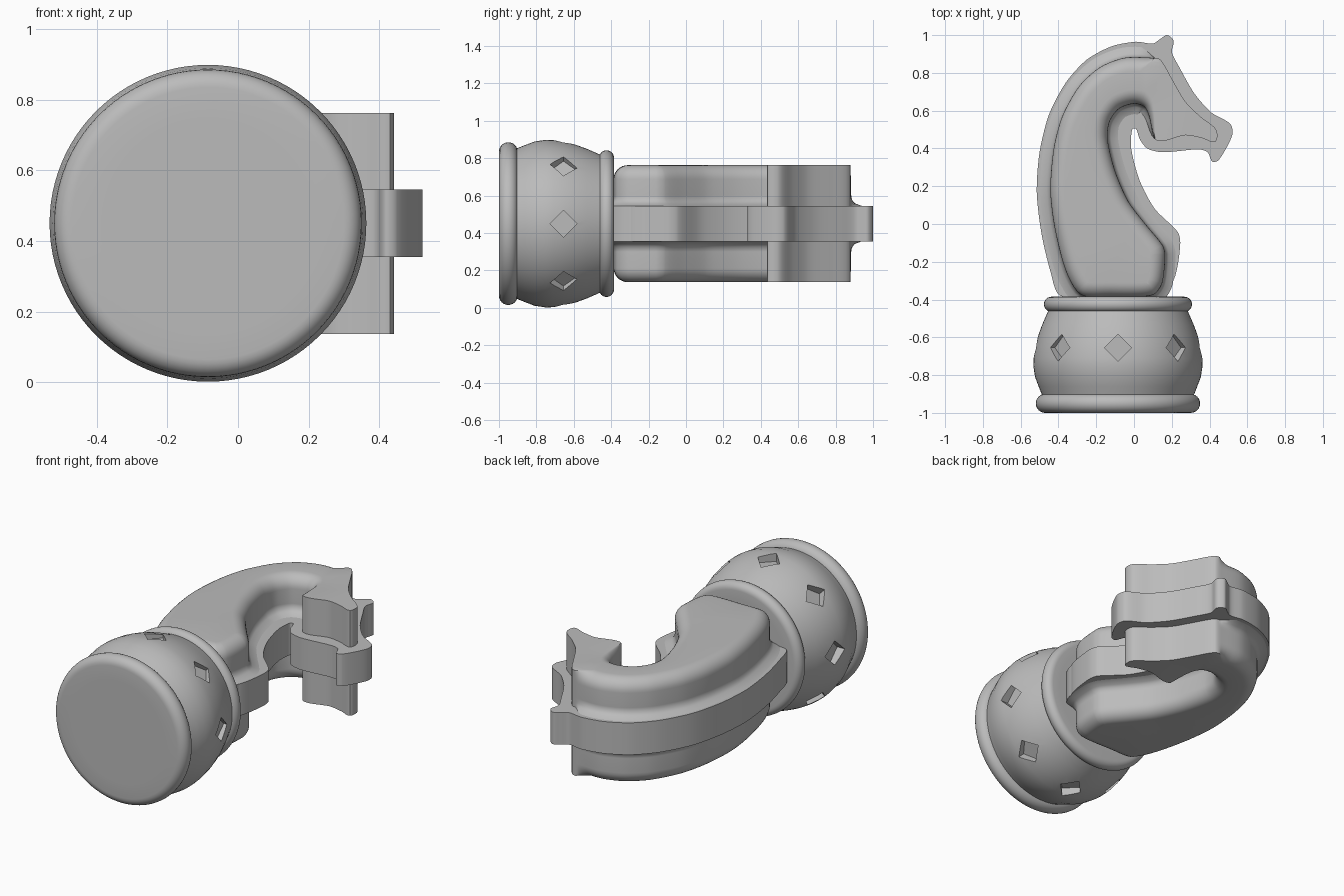
import bpy, bmesh, math
from mathutils import Vector, Matrix

cube = bpy.data.objects.get("Cube")
if cube:
    bpy.data.objects.remove(cube, do_unlink=True)

MID_Z = 0.45
AXIS_X = -0.085

grey = bpy.data.materials.new("plain grey")
grey.use_nodes = True
colour = (0.5, 0.5, 0.5, 1)
grey.diffuse_color = colour
grey.node_tree.nodes["Principled BSDF"].inputs["Base Color"].default_value = colour


def make_object(name, bm):
    bmesh.ops.recalc_face_normals(bm, faces=bm.faces)
    mesh = bpy.data.meshes.new(name)
    bm.to_mesh(mesh)
    bm.free()
    mesh.materials.append(grey)
    obj = bpy.data.objects.new(name, mesh)
    bpy.context.collection.objects.link(obj)
    return obj


def smooth(obj, angle=35):
    bpy.ops.object.select_all(action="DESELECT")
    obj.select_set(True)
    bpy.context.view_layer.objects.active = obj
    bpy.ops.object.shade_smooth_by_angle(angle=math.radians(angle))


def loft(name, rings):
    """Join closed rings of points in order and cap both ends."""
    bm = bmesh.new()
    loops = [[bm.verts.new(p) for p in ring] for ring in rings]
    count = len(loops[0])
    for low, high in zip(loops, loops[1:]):
        for i in range(count):
            j = (i + 1) % count
            bm.faces.new((low[i], low[j], high[j], high[i]))
    caps = [bm.faces.new(loops[0]), bm.faces.new(loops[-1])]
    bmesh.ops.triangulate(bm, faces=caps)
    return make_object(name, bm)


def lathe(name, profile, steps=96):
    """Turn (radius, y) points around the long axis of the piece."""
    angles = [2 * math.pi * i / steps for i in range(steps)]
    return loft(name, [[(AXIS_X + r * math.cos(a), y, MID_Z + r * math.sin(a))
                        for a in angles] for r, y in profile])


def curve_through(points, steps=5, tension=0.4):
    """Closed smooth curve through the given points."""
    pts = [Vector(p) for p in points]
    n = len(pts)
    out = []
    for i in range(n):
        a, b, c, d = (pts[(i + k) % n] for k in (-1, 0, 1, 2))
        span = (c - b).length
        # tangents scaled to the local span prevent overshoot
        tb = (c - a).normalized() * span * tension * 2
        tc = (d - b).normalized() * span * tension * 2
        for s in range(steps):
            t = s / steps
            h = t * t * (3 - 2 * t)
            out.append(b * (1 - h) + c * h + tb * (t * (1 - t) ** 2)
                       - tc * (t * t * (1 - t)))
    return out


def ring_profile(radius, y_low, y_high, inner, steps=12):
    """Half-round band between two heights."""
    half = (y_high - y_low) / 2
    centre = (y_low + y_high) / 2
    band = []
    for i in range(steps + 1):
        a = -math.pi / 2 + math.pi * i / steps
        band.append((radius - half + half * math.cos(a), centre + half * math.sin(a)))
    return [(inner, y_low)] + band + [(inner, y_high)]


# Turned base: two bands and a rounded drum
smooth(lathe("bottom_band", ring_profile(0.435, -1, -0.9, 0.3)))
smooth(lathe("collar_band", ring_profile(0.392, -0.465, -0.385, 0.3)))
drum_shape = [(0.4, -0.91), (0.42, -0.86), (0.439, -0.81), (0.448, -0.75), (0.447, -0.71),
              (0.438, -0.65), (0.422, -0.59), (0.4, -0.53), (0.365, -0.45)]
drum = lathe("drum", drum_shape)

# Eight diamond pockets cut around the drum
bm = bmesh.new()
for i in range(8):
    place = (Matrix.Translation((AXIS_X, -0.655, MID_Z))
             @ Matrix.Rotation(i * math.pi / 4, 4, "Y")
             @ Matrix.Translation((0, 0, 0.5)))
    bmesh.ops.create_cone(bm, cap_ends=True, segments=4, radius1=0.072, radius2=0.072,
                          depth=0.2, matrix=place)
cutter = make_object("diamond_cutter", bm)
cutter.hide_render = True
cut = drum.modifiers.new("diamond pockets", "BOOLEAN")
cut.operation = "DIFFERENCE"
cut.solver = "EXACT"
cut.object = cutter
bpy.context.view_layer.objects.active = drum
bpy.ops.object.modifier_apply(modifier=cut.name)
bpy.data.objects.remove(cutter, do_unlink=True)
smooth(drum)

# Thin middle plate: mane, ear, muzzle, throat and chest outline
crest_outline = curve_through([
    (-0.39, -0.38), (-0.44, -0.26), (-0.49, -0.05), (-0.515, 0.17), (-0.5, 0.38),
    (-0.45, 0.58), (-0.36, 0.75), (-0.25, 0.87), (-0.12, 0.94), (0.01, 0.965),
    (0.1, 0.955), (0.14, 0.98), (0.175, 1), (0.21, 0.97), (0.2, 0.91), (0.24, 0.83),
    (0.32, 0.69), (0.41, 0.59), (0.51, 0.53), (0.52, 0.47), (0.45, 0.34), (0.415, 0.33),
    (0.39, 0.38), (0.34, 0.395), (0.15, 0.38), (0.07, 0.4), (0.03, 0.45), (0.01, 0.505),
    (-0.01, 0.5), (-0.015, 0.4), (0.03, 0.23), (0.11, 0.08), (0.23, -0.04), (0.245, -0.1),
    (0.22, -0.27), (0.17, -0.35), (0.08, -0.39), (-0.15, -0.39)])
crest = loft("crest_plate", [[(p.x, p.y, MID_Z + side) for p in crest_outline]
                             for side in (-0.095, 0.095)])
smooth(crest)

# Thick neck and head: rounded edges and a cove against the plate, crisp on the head
neck_outline = curve_through([
    (-0.28, -0.375), (-0.36, -0.25), (-0.42, -0.02), (-0.443, 0.18), (-0.425, 0.4),
    (-0.38, 0.57), (-0.29, 0.73), (-0.18, 0.83), (-0.05, 0.88), (0.09, 0.88),
    (0.14, 0.87), (0.2, 0.77), (0.27, 0.65), (0.35, 0.57), (0.435, 0.5), (0.43, 0.435),
    (0.36, 0.455), (0.27, 0.47), (0.16, 0.44), (0.11, 0.45), (0.08, 0.57), (0.055, 0.62),
    (0, 0.637), (-0.08, 0.61), (-0.13, 0.54), (-0.14, 0.45), (-0.1, 0.28), (-0.03, 0.12),
    (0.06, 0), (0.15, -0.11), (0.165, -0.16), (0.15, -0.31), (0.11, -0.37),
    (0.04, -0.385), (-0.12, -0.385)])
count = len(neck_outline)
normals = []
for i in range(count):
    along = neck_outline[(i + 1) % count] - neck_outline[i - 1]
    normals.append(Vector((-along.y, along.x)).normalized())
roundness = []
for p in neck_outline:
    on_head = p.y > 0.4 and p.x > 0.04
    roundness.append(max(0, 1 - (p.x - 0.04) / 0.07) if on_head else 1)


def neck_ring(level, offset):
    return [(p.x + n.x * offset * w, p.y + n.y * offset * w, MID_Z + level)
            for p, n, w in zip(neck_outline, normals, roundness)]


COVE, EDGE, HALF = 0.055, 0.075, 0.3125
section = []
for i in range(7):
    a = math.pi / 2 * i / 6
    section.append((0.095 + COVE * math.sin(a), COVE * (1 - math.sin(math.pi / 2 - a)) * -1 + COVE))
section = [(level, COVE - COVE * math.sin(math.acos(max(0, 1 - (level - 0.095) / COVE))))
           for level, _ in section]
for i in range(9):
    a = math.pi / 2 * i / 8
    section.append((HALF - EDGE + EDGE * math.sin(a), EDGE * (math.cos(a) - 1)))
mirrored = [(-level, offset) for level, offset in reversed(section)]
neck = loft("neck_and_head", [neck_ring(*step) for step in mirrored + section])
smooth(neck)
